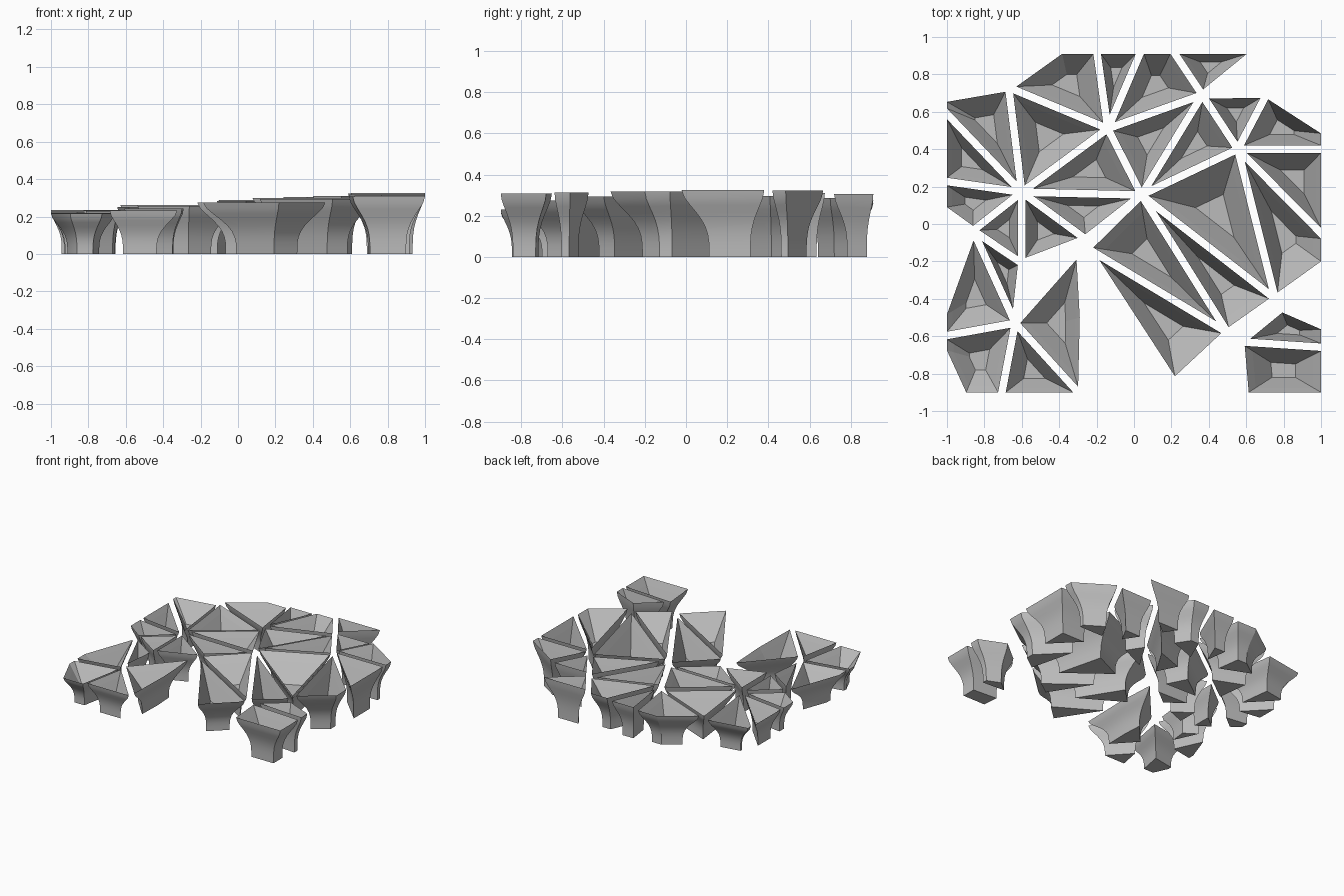
import bpy
import bmesh
import math
from mathutils import Vector

default_cube = bpy.data.objects.get("Cube")
if default_cube:
    bpy.data.objects.remove(default_cube, do_unlink=True)

GAP = 0.02           # half the slot between neighbouring cells
BASE_SCALE = 0.5     # foot size relative to the rim
OUTER_STEPS = 9

# One plain grey for every cell
grey = bpy.data.materials.new("stone_grey")
grey.use_nodes = True
colour = (0.5, 0.5, 0.5, 1)
grey.diffuse_color = colour
grey.node_tree.nodes["Principled BSDF"].inputs["Base Color"].default_value = colour

# Shared junctions of the cell network, in hundredths
nodes = {
    # inner junctions
    "a": (-14, 51), "b": (4, 15.5), "c": (36.5, 69), "d": (55.5, 40),
    "e": (-60, 17), "f": (-67, 73), "j": (-86, -3.5), "k": (-60, -21),
    "l": (-26, -8), "m": (-63.5, -53), "v": (50, -58), "w": (-25, -13),
    "y": (75.5, -40),
    # back border
    "A": (-39, 93), "B": (-20, 93), "C": (4, 93), "D": (20.5, 93), "E": (66, 93),
    # left border
    "F": (-102, 67), "h": (-102, 61), "i": (-102, 23), "p": (-102, 8),
    "r": (-102, -48), "q": (-102, -60), "Q": (-102, -68),
    # front border
    "R": (-91, -92), "s": (-71, -92), "t": (-28, -92), "T": (-27, -50),
    "u": (-29, -14), "x": (21.5, -84.5),
    # right border
    "o": (71, 69.5), "O": (102, 49.5), "n": (102, 40), "z": (102, -7), "Z": (102, -21),
    # the two detached cells
    "G": (57, -63), "H": (79, -45), "I": (102, -55), "J": (102, -66),
    "K": (102, -92), "L": (59.5, -92),
}

# Each cell is a loop of junctions
cells = (
    "fABa BCa CDca DEc FfeH hei fae eipj abe acb cdb cod oOnd dnz bdy "
    "dzZy bvl bvy wvx ebl elk ekj jkm jmqr mqQRs mst mtTu GHIJ GJKL"
).replace("FfeH", "Ffeh").replace("bvl", "bvw").split()


def inset_outline(names):
    """Counter-clockwise outline of a cell, pulled in by the gap."""
    pts = [Vector(nodes[n]) / 100 for n in names]
    area = sum(p.cross(q) for p, q in zip(pts, pts[1:] + pts[:1]))
    if area < 0:
        pts.reverse()
    result = []
    for i, p in enumerate(pts):
        before = (p - pts[i - 1]).normalized()
        after = (pts[(i + 1) % len(pts)] - p).normalized()
        n1 = Vector((-before.y, before.x))
        n2 = Vector((-after.y, after.x))
        result.append(p + (n1 + n2) * GAP / (1 + n1.dot(n2)))
    return result


def centroid(pts):
    """Area centre of an outline."""
    total, centre = 0.0, Vector((0, 0))
    for p, q in zip(pts, pts[1:] + pts[:1]):
        c = p.cross(q)
        total += c
        centre += (p + q) * c / 3
    return centre / total


def section_profile():
    """(scale, relative height) up the flared outside and down into the bowl."""
    rings = []
    for i in range(OUTER_STEPS + 1):
        u = i / OUTER_STEPS
        t = u ** 1.8
        flare = t * t * (3 - 2 * t)
        rings.append((BASE_SCALE + (1 - BASE_SCALE) * flare, u))
    rings += [(0.8, 0.83), (0.32, 0.4)]
    return rings


def build_cell(name, names):
    outline = inset_outline(names)
    centre = centroid(outline)
    height = 0.272 + 0.057 * centre.x + 0.012 * centre.y
    bm = bmesh.new()
    rings = []
    for scale, level in section_profile():
        ring = [centre + (p - centre) * scale for p in outline]
        rings.append([bm.verts.new((p.x, p.y, level * height)) for p in ring])
    count = len(outline)
    for low, high in zip(rings, rings[1:]):
        for i in range(count):
            j = (i + 1) % count
            bm.faces.new((low[i], low[j], high[j], high[i]))
    bm.faces.new(list(reversed(rings[0])))    # foot
    bm.faces.new(rings[-1])                   # bowl floor

    # Smooth flare, crisp corners
    bm.normal_update()
    for face in bm.faces:
        face.smooth = True
    for edge in bm.edges:
        edge.smooth = edge.calc_face_angle(0) < math.radians(25)
    rim_and_bowl = set(rings[-3] + rings[-2] + rings[-1])
    for edge in bm.edges:
        if all(v in rim_and_bowl for v in edge.verts):
            edge.smooth = False

    mesh = bpy.data.meshes.new(name)
    bm.to_mesh(mesh)
    bm.free()
    mesh.materials.append(grey)
    obj = bpy.data.objects.new(name, mesh)
    bpy.context.collection.objects.link(obj)


for number, names in enumerate(cells, 1):
    build_cell(f"flared_cell_{number:02d}", names)
